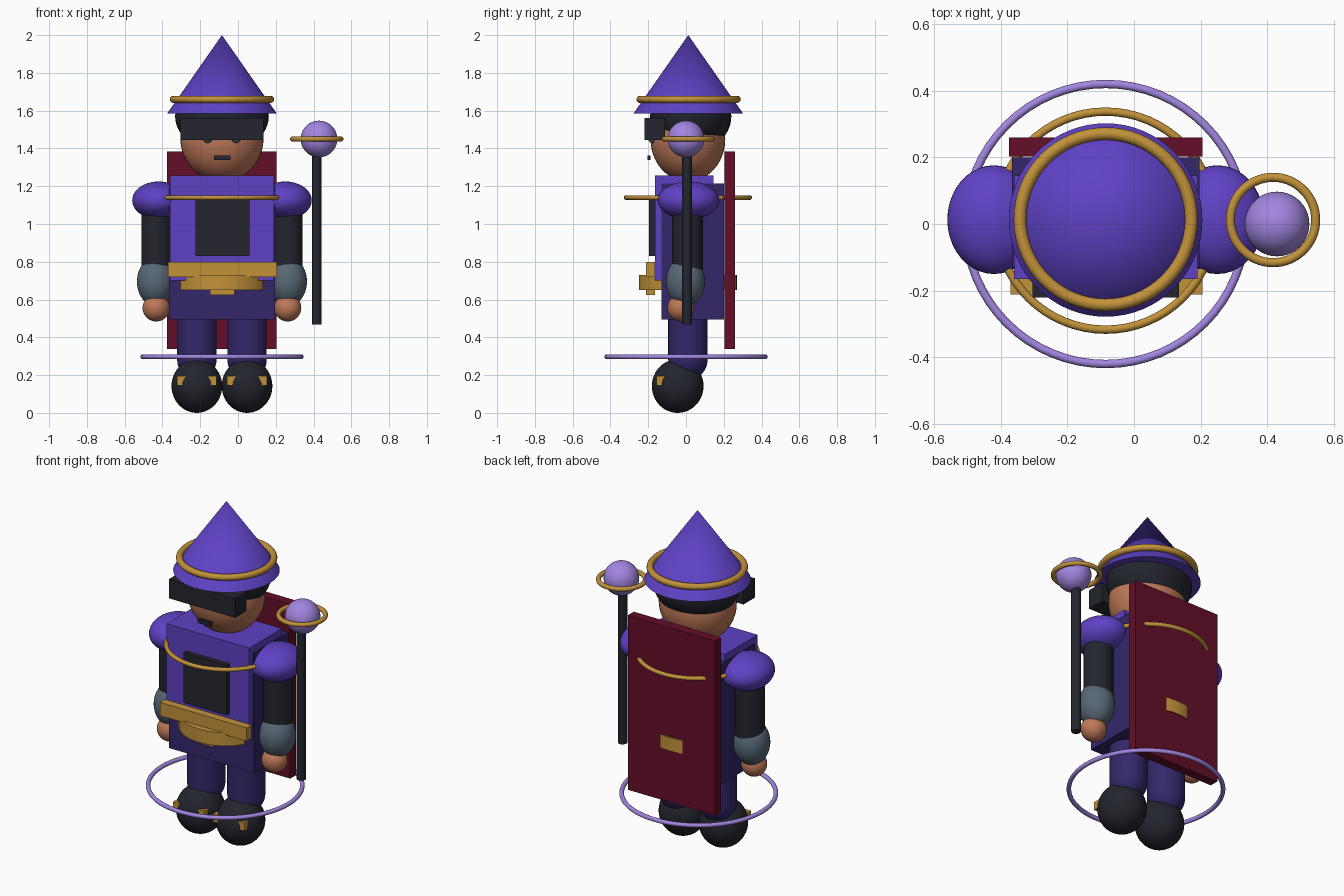
import bpy, math

if "Cube" in bpy.data.objects:
    bpy.data.objects.remove(bpy.data.objects["Cube"])

CX = -0.085   # body axis; the staff sits off to one side


def material(name, hexa):
    lin = []
    for i in (0, 2, 4):
        c = int(hexa[i:i + 2], 16) / 255
        lin.append(c / 12.92 if c <= 0.04045 else ((c + 0.055) / 1.055) ** 2.4)
    m = bpy.data.materials.new(name)
    m.diffuse_color = (*lin, 1)
    m.use_nodes = True
    m.node_tree.nodes["Principled BSDF"].inputs["Base Color"].default_value = m.diffuse_color
    return m


PURPLE = material("purple", "5F41C4")
DARK = material("dark purple", "33276A")
GOLD = material("gold", "C2923A")
LILAC = material("lilac", "A286E0")
SKIN = material("skin", "BE7858")
BLACK = material("near black", "23252E")
SLATE = material("slate", "586876")
MAROON = material("maroon", "640E28")


def finish(name, mat, smooth=True):
    o = bpy.context.object
    o.name = name
    o.data.materials.append(mat)
    bpy.ops.object.transform_apply(location=False, rotation=False, scale=True)
    if smooth:
        bpy.ops.object.shade_smooth_by_angle(angle=math.radians(40))
    return o


def box(name, mat, x, y, z):
    """Box from (min, max) pairs."""
    bpy.ops.mesh.primitive_cube_add(size=1, location=[sum(p) / 2 for p in (x, y, z)])
    bpy.context.object.scale = [p[1] - p[0] for p in (x, y, z)]
    return finish(name, mat, False)


def ball(name, mat, loc, radii):
    bpy.ops.mesh.primitive_uv_sphere_add(segments=40, ring_count=24, radius=1, location=loc)
    bpy.context.object.scale = radii
    return finish(name, mat)


def tube(name, mat, x, y, z0, z1, r):
    bpy.ops.mesh.primitive_cylinder_add(vertices=40, radius=r, depth=z1 - z0,
                                        location=(x, y, (z0 + z1) / 2))
    return finish(name, mat)


def ring(name, mat, loc, major, minor):
    bpy.ops.mesh.primitive_torus_add(major_segments=64, minor_segments=14, location=loc,
                                     major_radius=major, minor_radius=minor)
    return finish(name, mat)


# Hat
bpy.ops.mesh.primitive_cone_add(vertices=64, radius1=0.29, depth=0.415,
                                location=(CX, 0.012, 1.7925))
finish("hat_cone", PURPLE)
ball("hat_crown", PURPLE, (CX, 0.014, 1.645), (0.202, 0.202, 0.202))
ring("hat_band", GOLD, (CX, 0.014, 1.66), 0.257, 0.019)

# Head
ball("head", SKIN, (CX, 0.01, 1.45), (0.22, 0.198, 0.225))
ball("hair", BLACK, (CX, 0.025, 1.57), (0.248, 0.215, 0.19))
box("visor", BLACK, (-0.305, 0.135), (-0.22, -0.11), (1.445, 1.56))
box("mouth", BLACK, (-0.127, -0.04), (-0.203, -0.187), (1.338, 1.363))

# Torso, tunic and cape
box("torso", PURPLE, (-0.36, 0.19), (-0.165, 0.145), (0.70, 1.257))
box("tunic", DARK, (-0.366, 0.196), (-0.13, 0.20), (0.495, 1.215))
box("chest_plate", BLACK, (-0.226, 0.06), (-0.195, -0.16), (0.83, 1.13))
box("cape", MAROON, (-0.375, 0.205), (0.203, 0.259), (0.337, 1.385))

# Belt and necklace
box("belt_front", GOLD, (-0.37, 0.206), (-0.212, -0.165), (0.72, 0.80))
tube("belt_round", GOLD, CX, 0.01, 0.65, 0.73, 0.26)
box("buckle", GOLD, (-0.148, -0.018), (-0.212, -0.165), (0.625, 0.79))
ring("necklace", GOLD, (CX, 0.01, 1.14), 0.327, 0.0125)

# Limbs, mirrored about the body axis
for side, s in (("left", -1), ("right", 1)):
    ball(f"{side}_eye", SLATE, (CX + s * 0.075, -0.175, 1.455), (0.026, 0.026, 0.026))
    ax = CX + s * 0.345
    ball(f"{side}_shoulder", PURPLE, (CX + s * 0.335, 0.013, 1.125), (0.14, 0.163, 0.1))
    tube(f"{side}_arm", BLACK, ax, 0.008, 0.70, 1.13, 0.082)
    ball(f"{side}_gauntlet", SLATE, (ax + s * 0.005, -0.003, 0.695), (0.1, 0.103, 0.13))
    ball(f"{side}_hand", SKIN, (ax + s * 0.003, -0.028, 0.556), (0.072, 0.07, 0.072))
    lx = CX + s * 0.133
    tube(f"{side}_leg", DARK, lx, 0.01, 0.28, 0.55, 0.104)
    ball(f"{side}_leg_end", DARK, (lx, 0.01, 0.28), (0.104, 0.104, 0.104))
    ball(f"{side}_shoe", BLACK, (lx, -0.044, 0.142), (0.134, 0.137, 0.142))
    box(f"{side}_shoe_buckle", GOLD, (lx - 0.105, lx + 0.105), (-0.156, -0.1), (0.145, 0.194))

# Staff with orb, and the floating ring round the legs
tube("staff", BLACK, 0.417, 0.006, 0.468, 1.40, 0.026)
ball("orb", LILAC, (0.429, 0.0, 1.45), (0.097, 0.097, 0.097))
ring("orb_ring", GOLD, (0.417, 0.012, 1.45), 0.128, 0.0135)
ring("magic_ring", LILAC, (CX, 0.0, 0.297), 0.42, 0.0125)
